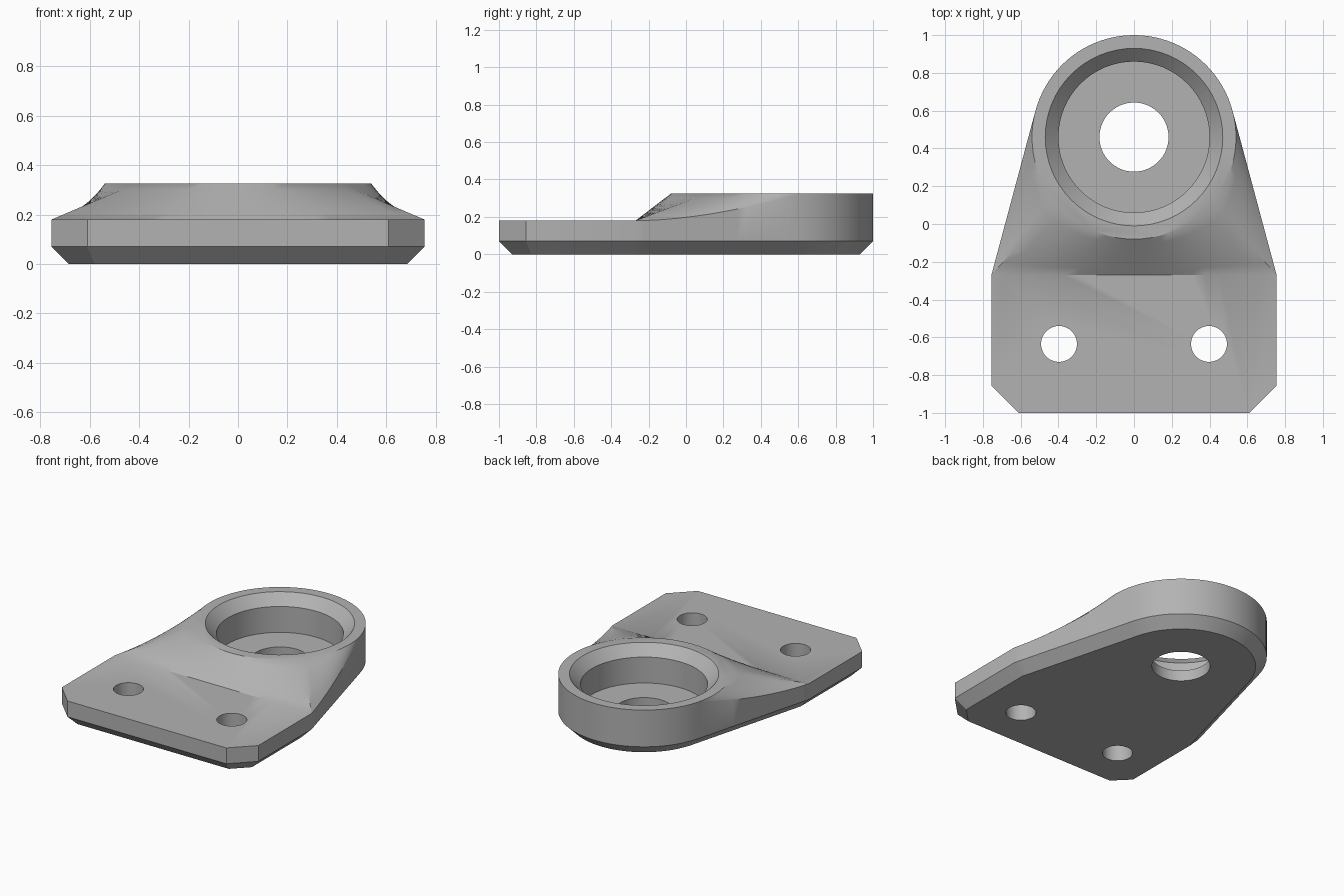
import bpy, bmesh, math
from mathutils import Vector

cube = bpy.data.objects.get("Cube")
if cube:
    bpy.data.objects.remove(cube, do_unlink=True)

PLATE_Z, RING_Z, BEVEL = 0.18, 0.325, 0.07
RING_Y, RING_R = 0.46, 0.54
CORNER = Vector((0.755, -0.27, PLATE_Z))

grey = bpy.data.materials.new("plain grey")
grey.use_nodes = True
colour = (0.45, 0.45, 0.45, 1)
grey.diffuse_color = colour
grey.node_tree.nodes["Principled BSDF"].inputs["Base Color"].default_value = colour


def ring_point(angle):
    return Vector((RING_R * math.cos(angle), RING_Y + RING_R * math.sin(angle), RING_Z))


def steps(a, b, n):
    return [a + (b - a) * i / n for i in range(n + 1)]


def mirrored(p):
    return Vector((-p.x, p.y, p.z))


# Where the tapered side touches the ring
to_corner = CORNER.xy - Vector((0, RING_Y))
tangent = math.atan2(to_corner.y, to_corner.x) + math.acos(RING_R / to_corner.length)
touch = ring_point(tangent)

# Top edge of one tapered side, rising in a hollow curve to the ring
side_edge = []
for u in steps(0, 1, 16):
    p = CORNER.lerp(touch, u)
    p.z = PLATE_Z + (RING_Z - PLATE_Z) * u ** 1.8
    side_edge.append(p)
back_arc = [ring_point(a) for a in steps(tangent, math.pi / 2, 20)]
front_line = [Vector((x, CORNER.y, PLATE_Z)) for x in steps(0, CORNER.x, 10)]
front_corners = [Vector((0.61, -1, PLATE_Z)), Vector((0.755, -0.855, PLATE_Z))]

half = front_corners + side_edge + back_arc[1:]
outline = half + [mirrored(p) for p in reversed(half[:-1])]


def inset(points, i, d):
    """Mitred inward offset of one outline point."""
    p, a, b = points[i].xy, points[i - 1].xy, points[(i + 1) % len(points)].xy
    n1 = Vector((-(p - a).y, (p - a).x)).normalized()
    n2 = Vector((-(b - p).y, (b - p).x)).normalized()
    return p + (n1 + n2) * d / (1 + n1.dot(n2))


# Body: base, bevelled underside, walls, plate top, ring top and blended ramp
bm = bmesh.new()


def face(points):
    bm.faces.new([bm.verts.new(p) for p in points])


def at_height(p, z):
    return Vector((p.x, p.y, z))


base = [at_height(inset(outline, i, BEVEL), 0) for i in range(len(outline))]
waist = [at_height(p, BEVEL) for p in outline]
face(base[::-1])
for low, high in ((base, waist), (waist, outline)):
    for i in range(len(outline)):
        j = (i + 1) % len(outline)
        face((low[i], low[j], high[j], high[i]))

face(front_corners + front_line[::-1] + [mirrored(p) for p in front_line[1:]]
     + [mirrored(p) for p in reversed(front_corners)])

ramp_angles = (steps(-math.pi / 2, math.radians(-40), 10)
               + steps(math.radians(-40), tangent, 16)[1:])
ramp_top = [ring_point(a) for a in ramp_angles]
rim_half = ramp_top + back_arc[1:]
face(rim_half + [mirrored(p) for p in reversed(rim_half[1:-1])])

ramp_foot = front_line + side_edge[1:]
ROWS = 6
for flip in (False, True):
    for i in range(len(ramp_foot) - 1):
        for r in range(ROWS):
            a, b = r / ROWS, (r + 1) / ROWS
            quad = [ramp_foot[i].lerp(ramp_top[i], a), ramp_foot[i + 1].lerp(ramp_top[i + 1], a),
                    ramp_foot[i + 1].lerp(ramp_top[i + 1], b), ramp_foot[i].lerp(ramp_top[i], b)]
            face([mirrored(p) for p in reversed(quad)] if flip else quad)

bmesh.ops.remove_doubles(bm, verts=bm.verts, dist=0.0001)
bmesh.ops.recalc_face_normals(bm, faces=bm.faces)
mesh = bpy.data.meshes.new("mounting_bracket")
bm.to_mesh(mesh)
bm.free()
mesh.materials.append(grey)
bracket = bpy.data.objects.new("mounting_bracket", mesh)
bpy.context.collection.objects.link(bracket)


def cut(name, x, y, profile, sides=64):
    """Cut a turned shape, given as (radius, height) pairs, out of the bracket."""
    cb = bmesh.new()
    rings = [[cb.verts.new((x + r * math.cos(math.tau * k / sides),
                            y + r * math.sin(math.tau * k / sides), z))
              for k in range(sides)] for r, z in profile]
    for low, high in zip(rings, rings[1:]):
        for k in range(sides):
            j = (k + 1) % sides
            cb.faces.new((low[k], low[j], high[j], high[k]))
    cb.faces.new(rings[0][::-1])
    cb.faces.new(rings[-1])
    cm = bpy.data.meshes.new(name)
    cb.to_mesh(cm)
    cb.free()
    cm.materials.append(grey)
    cutter = bpy.data.objects.new(name, cm)
    cutter.hide_render = True
    bpy.context.collection.objects.link(cutter)
    mod = bracket.modifiers.new(name, 'BOOLEAN')
    mod.operation, mod.solver, mod.object = 'DIFFERENCE', 'EXACT', cutter
    bpy.ops.object.modifier_apply(modifier=name)
    bpy.data.objects.remove(cutter, do_unlink=True)


bpy.ops.object.select_all(action='DESELECT')
bpy.context.view_layer.objects.active = bracket
bracket.select_set(True)

# Countersunk seat with a through hole, and two screw holes
cut("seat_cutter", 0, RING_Y, [(0.40, 0.075), (0.40, 0.255), (0.49, 0.345)])
cut("centre_hole_cutter", 0, RING_Y, [(0.183, -0.1), (0.183, 0.2)])
for x in (-0.397, 0.397):
    cut("screw_hole_cutter", x, -0.635, [(0.095, -0.1), (0.095, 0.3)], 40)

bpy.ops.object.shade_smooth_by_angle(angle=math.radians(30))
